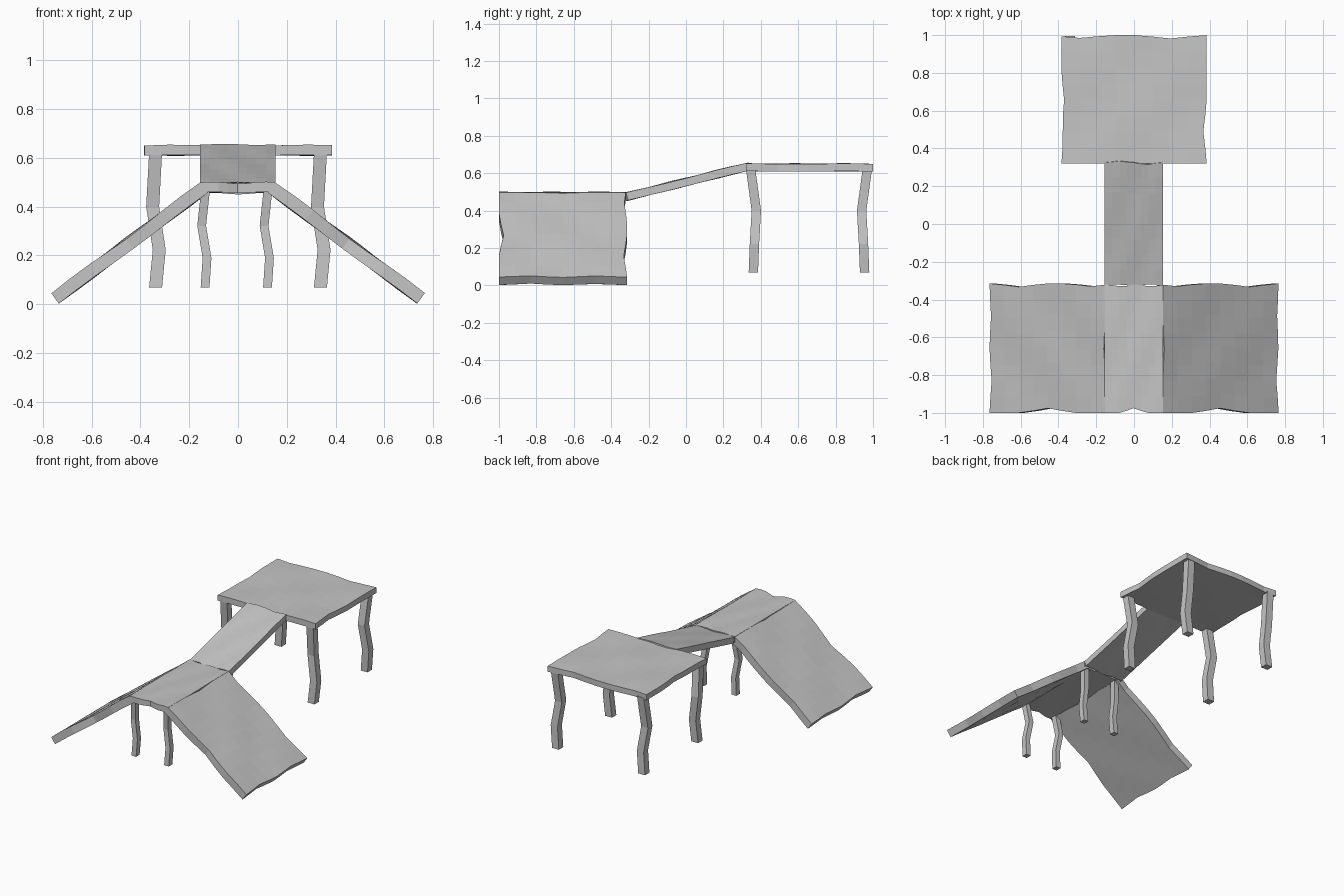
import bpy, bmesh, math
from mathutils import Vector

old = bpy.data.objects.get("Cube")
if old:
    bpy.data.objects.remove(old, do_unlink=True)

stone = bpy.data.materials.new("weathered_grey")
grey = (0.56, 0.56, 0.56, 1)
stone.diffuse_color = grey
stone.use_nodes = True
stone.node_tree.nodes["Principled BSDF"].inputs["Base Color"].default_value = grey


def finish(bm, name):
    bmesh.ops.recalc_face_normals(bm, faces=bm.faces)
    mesh = bpy.data.meshes.new(name)
    bm.to_mesh(mesh)
    bm.free()
    mesh.materials.append(stone)
    obj = bpy.data.objects.new(name, mesh)
    bpy.context.collection.objects.link(obj)
    return obj


def dip(notches, t):
    """Depth of the worn notches (position, depth) at t along an edge."""
    return sum(d * max(0, 1 - abs(t - p) / 0.22) for p, d in notches)


def slab(name, corners, drop, left=(), right=(), front=(), back=(), wave=0.004, n=8):
    """Worn slab: top corners front-left, front-right, back-right, back-left."""
    a, b, c, d = [Vector(p) for p in corners]
    across, along = (b - a).normalized(), (d - a).normalized()
    normal = across.cross(along)
    drop = Vector(drop)
    bm = bmesh.new()
    top, low = {}, {}
    for i in range(n + 1):
        for j in range(n + 1):
            s, t = i / n, j / n
            p = a.lerp(b, s).lerp(d.lerp(c, s), t)
            p += across * (dip(left, t) * (1 - s) - dip(right, t) * s)
            p += along * (dip(front, s) * (1 - t) - dip(back, s) * t)
            ripple = wave * math.sin(s * 9) * math.cos(t * 8)
            top[i, j] = bm.verts.new(p + normal * ripple)
            low[i, j] = bm.verts.new(p + drop + normal * ripple * 0.5)
    for i in range(n):
        for j in range(n):
            ring = [(i, j), (i + 1, j), (i + 1, j + 1), (i, j + 1)]
            bm.faces.new([top[k] for k in ring])
            bm.faces.new([low[k] for k in reversed(ring)])
        # side walls
        for p, q in (((i, 0), (i + 1, 0)), ((i, n), (i + 1, n)),
                     ((0, i), (0, i + 1)), ((n, i), (n, i + 1))):
            bm.faces.new([top[p], low[p], low[q], top[q]])
    return finish(bm, name)


def leg(name, x, y, height, width, depth, bends):
    """Crooked square post through (height fraction, x shift, y shift)."""
    bm = bmesh.new()
    foot, rings = 0.068, []
    for f, dx, dy in bends:
        z = foot + (height - foot) * f
        rings.append([bm.verts.new((x + dx + sx * width / 2, y + dy + sy * depth / 2, z))
                      for sx, sy in ((-1, -1), (1, -1), (1, 1), (-1, 1))])
    for r, q in zip(rings, rings[1:]):
        for k in range(4):
            bm.faces.new([r[k], r[(k + 1) % 4], q[(k + 1) % 4], q[k]])
    bm.faces.new(rings[0])
    bm.faces.new(rings[-1])
    return finish(bm, name)


# High platform at the back
slab("high_platform",
     [(-0.385, 0.32, 0.65), (0.385, 0.32, 0.65), (0.385, 1, 0.65), (-0.385, 1, 0.65)],
     (0, 0, -0.04), left=[(0.5, 0.015), (0.2, 0.01)], right=[(0.25, 0.018)],
     back=[(0.125, 0.015), (0.75, 0.018)])

# Low walkway at the front
slab("low_walkway",
     [(-0.157, -1, 0.498), (0.153, -1, 0.498), (0.153, -0.32, 0.498), (-0.157, -0.32, 0.498)],
     (0, 0, -0.04), front=[(0.5, 0.025)], back=[(0.3, 0.012), (0.8, 0.012)])

# Sloping bridge between the two levels
slab("bridge",
     [(-0.155, -0.32, 0.495), (0.153, -0.32, 0.495), (0.153, 0.325, 0.655), (-0.155, 0.325, 0.655)],
     (0.0, 0.01, -0.041), front=[(0.5, -0.01)], back=[(0.25, -0.008), (0.72, 0.012)])

# Side ramps, mirrored
outer, inner = [(0.25, 0.014), (0.75, 0.01)], [(0.5, 0.01)]
near, far = [(0.5, 0.025)], [(0.12, 0.015), (0.75, 0.018)]
flip = lambda notches: [(1 - p, d) for p, d in notches]
slab("left_ramp",
     [(0.153, -1, 0.498), (0.765, -1, 0.044), (0.765, -0.315, 0.044), (0.153, -0.315, 0.498)],
     (-0.03, 0, -0.042), left=inner, right=outer, front=near, back=far)
slab("right_ramp",
     [(-0.765, -1, 0.044), (-0.153, -1, 0.498), (-0.153, -0.315, 0.498), (-0.765, -0.315, 0.044)],
     (0.03, 0, -0.042), left=outer, right=inner, front=flip(near), back=flip(far))

# Crooked legs under both levels
high_bends = [(0, 0, 0), (0.28, 0.015, 0.006), (0.6, -0.012, 0.016), (1, 0, -0.014)]
low_bends = [(0, 0, 0), (0.3, 0.008, 0.004), (0.63, -0.014, 0.012), (1, 0.002, -0.008)]
for side, sx in (("right", -1), ("left", 1)):
    for end, y_high, y_low, sy in (("front", 0.36, -0.955, 1), ("back", 0.955, -0.365, -1)):
        leg(f"platform_leg_{end}_{side}", sx * 0.338, y_high, 0.62, 0.053, 0.05,
            [(f, dx, dy * sy) for f, dx, dy in high_bends])
        leg(f"walkway_leg_{end}_{side}", sx * 0.128 - 0.007, y_low, 0.47, 0.036, 0.04,
            [(f, dx, dy * sy) for f, dx, dy in low_bends])
